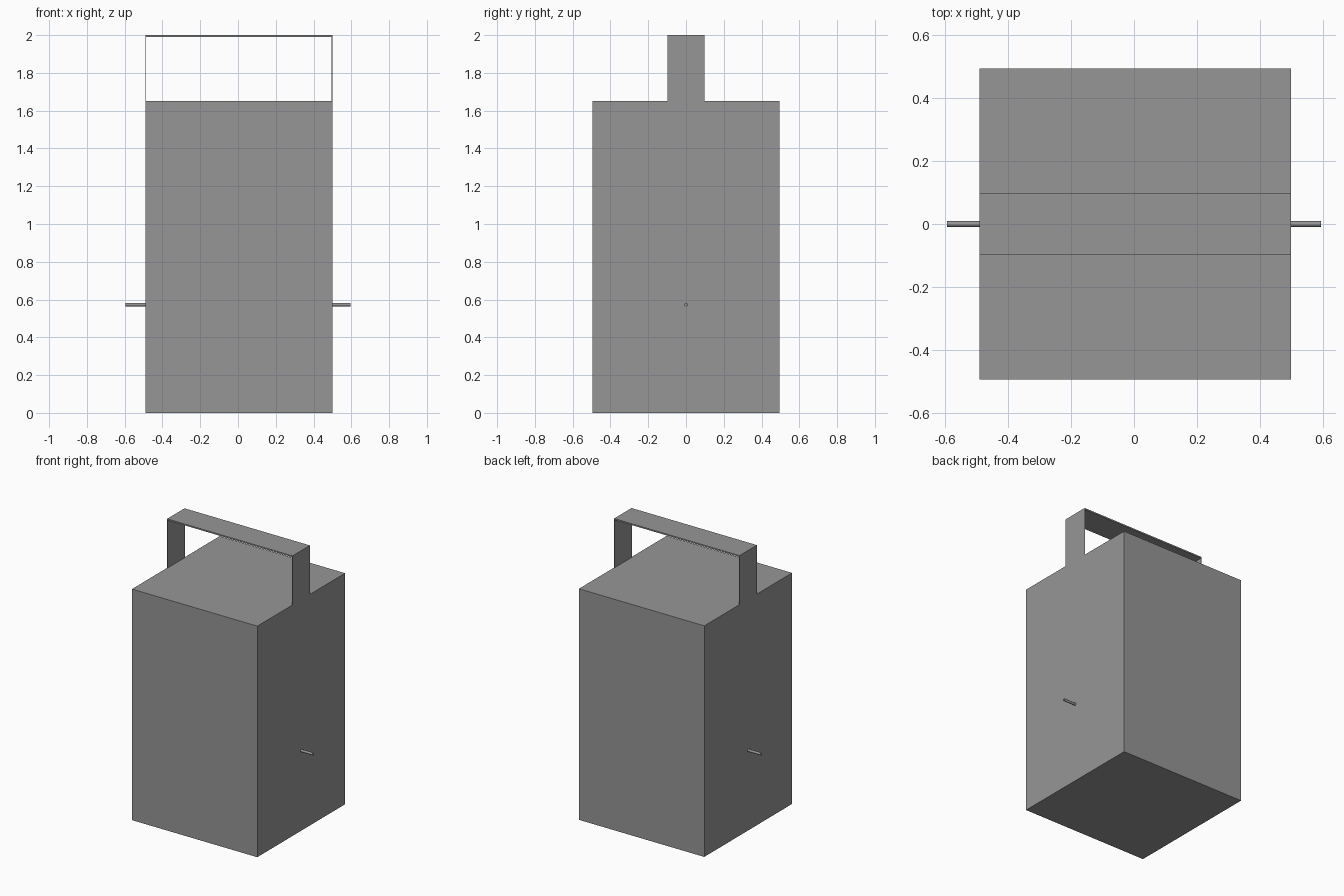
import bpy
from math import pi

cube = bpy.data.objects.get("Cube")
if cube:
    bpy.data.objects.remove(cube, do_unlink=True)

# Single grey used on every part
grey = bpy.data.materials.new("mid grey")
grey.use_nodes = True
colour = (0.305, 0.305, 0.305, 1)
grey.diffuse_color = colour
grey.node_tree.nodes["Principled BSDF"].inputs["Base Color"].default_value = colour


def box(name, low, high):
    """Axis-aligned box between two corners."""
    centre = [(a + b) / 2 for a, b in zip(low, high)]
    bpy.ops.mesh.primitive_cube_add(size=1, location=centre)
    part = bpy.context.object
    part.name = name
    part.scale = [b - a for a, b in zip(low, high)]
    bpy.ops.object.transform_apply(location=False, rotation=False, scale=True)
    part.data.materials.append(grey)
    return part


left, right = 0.499, -0.491
depth, body_top, top = 0.495, 1.65, 2.0
strap, bar, post = 0.098, 0.01, 0.004

# Body
box("body", (right, -depth, 0), (left, depth, body_top))

# Carrying handle: a thin bar on two thin posts
box("handle_bar", (right, -strap, top - bar), (left, strap, top))
box("handle_post_right", (right, -strap, body_top), (right + post, strap, top - bar))
box("handle_post_left", (left - post, -strap, body_top), (left, strap, top - bar))

# Axle pin passing through the body
bpy.ops.mesh.primitive_cylinder_add(vertices=16, radius=0.009, depth=1.19,
                                    location=(0, 0, 0.573), rotation=(0, pi / 2, 0))
pin = bpy.context.object
pin.name = "axle_pin"
pin.data.materials.append(grey)
bpy.ops.object.shade_smooth_by_angle()
